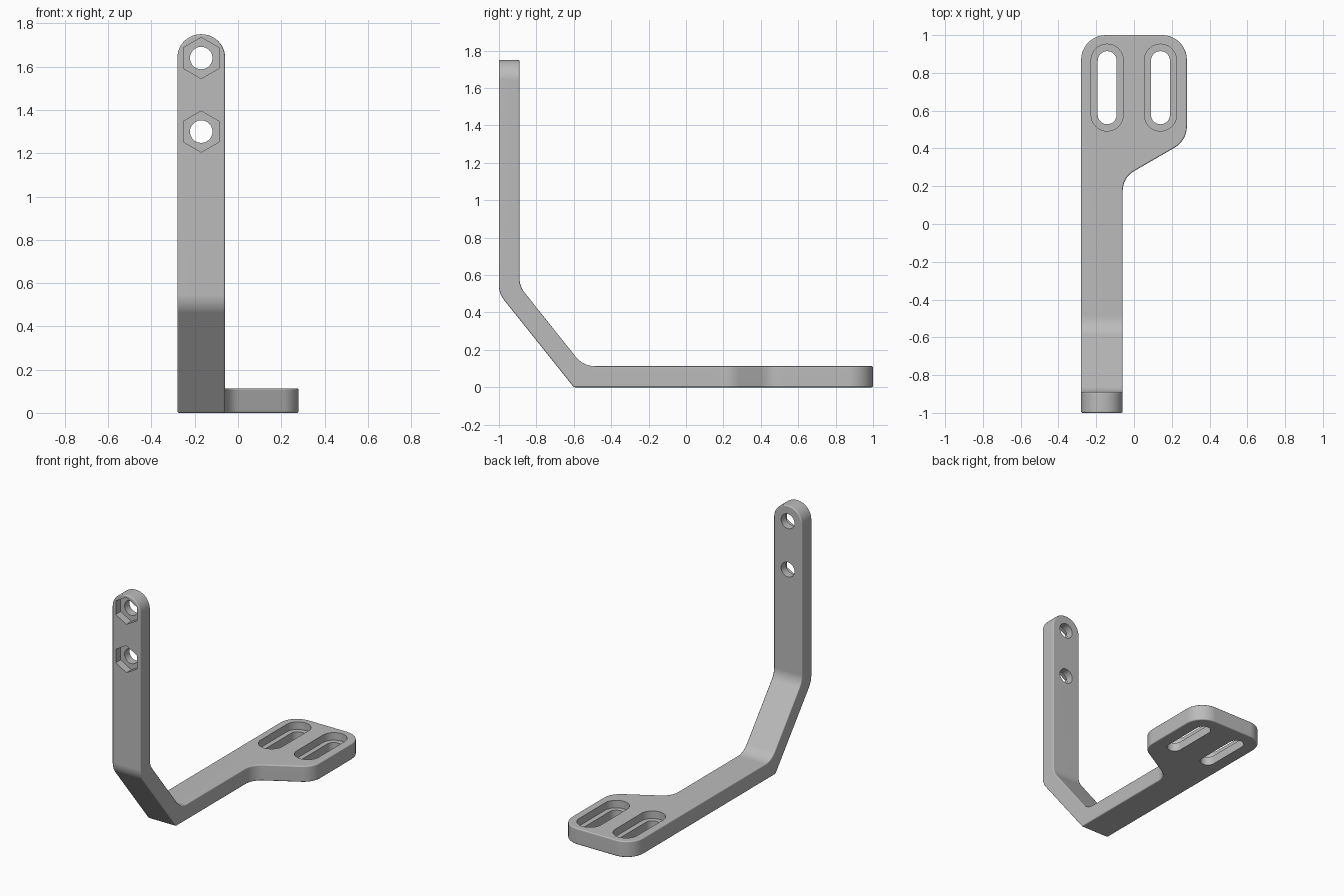
import bpy, bmesh, math
from mathutils import Vector

if "Cube" in bpy.data.objects:
    bpy.data.objects.remove(bpy.data.objects["Cube"])


def fillet(corners, seg=8):
    """Round each (a, b, radius) corner of a closed outline."""
    out, n = [], len(corners)
    for i, (a, b, r) in enumerate(corners):
        p = Vector((a, b))
        if r == 0:
            out.append(p)
            continue
        u = (Vector(corners[i - 1][:2]) - p).normalized()
        v = (Vector(corners[(i + 1) % n][:2]) - p).normalized()
        half = u.angle(v) / 2
        centre = p + (u + v).normalized() * (r / math.sin(half))
        start = p + u * (r / math.tan(half)) - centre
        end = p + v * (r / math.tan(half)) - centre
        sweep = math.pi - 2 * half
        for k in range(seg + 1):
            t = k / seg
            out.append(centre + (start * math.sin((1 - t) * sweep)
                                 + end * math.sin(t * sweep)) / math.sin(sweep))
    return out


def prism(name, outline, axis, lo, hi):
    """Extrude a 2D outline along an axis between lo and hi."""
    place = {'x': lambda p, d: (d, p[0], p[1]),
             'y': lambda p, d: (p[0], d, p[1]),
             'z': lambda p, d: (p[0], p[1], d)}[axis]
    bm = bmesh.new()
    a = [bm.verts.new(place(p, lo)) for p in outline]
    b = [bm.verts.new(place(p, hi)) for p in outline]
    bm.faces.new(a)
    bm.faces.new(b)
    n = len(a)
    for i in range(n):
        j = (i + 1) % n
        bm.faces.new((a[i], a[j], b[j], b[i]))
    bmesh.ops.recalc_face_normals(bm, faces=bm.faces)
    me = bpy.data.meshes.new(name)
    bm.to_mesh(me)
    bm.free()
    ob = bpy.data.objects.new(name, me)
    bpy.context.collection.objects.link(ob)
    return ob


def apply_modifiers(ob):
    dg = bpy.context.evaluated_depsgraph_get()
    me = bpy.data.meshes.new_from_object(ob.evaluated_get(dg))
    ob.modifiers.clear()
    ob.data = me


def boolean(ob, cutter, operation):
    m = ob.modifiers.new("cut", 'BOOLEAN')
    m.operation, m.object, m.solver = operation, cutter, 'EXACT'
    apply_modifiers(ob)
    bpy.data.objects.remove(cutter)


def ngon(cx, cz, r, n):
    return [(cx + r * math.sin(2 * math.pi * i / n),
             cz + r * math.cos(2 * math.pi * i / n)) for i in range(n)]


def slot(cx, half, y0, y1):
    e = half * 0.999
    return fillet([(cx - half, y0, e), (cx + half, y0, e),
                   (cx + half, y1, e), (cx - half, y1, e)], 10)


# Bent strip: side profile (y, z)
side = fillet([(-1, 1.75, 0), (-1, 0.5, 0.13), (-0.6, 0, 0), (1.2, 0, 0),
               (1.2, 0.113, 0), (-0.55, 0.113, 0.13), (-0.89, 0.54, 0.12),
               (-0.89, 1.75, 0)])
bracket = prism("bent_bracket", side, 'x', -0.5, 0.5)

# Plan outline (x, y): narrow arm widening to the slotted plate
plan = fillet([(-0.28, -1.2, 0), (-0.06, -1.2, 0), (-0.06, 0.245, 0.12),
               (0.28, 0.442, 0.13), (0.28, 1, 0.13), (-0.28, 1, 0.13)])
boolean(bracket, prism("plan_cutter", plan, 'z', -1, 3), 'INTERSECT')

# Rounded top of the upright
bm = bmesh.new()
bm.from_mesh(bracket.data)
top = [e for e in bm.edges
       if all(v.co.z > 1.7 for v in e.verts)
       and abs(e.verts[0].co.x - e.verts[1].co.x) < 1e-4]
bmesh.ops.bevel(bm, geom=top, offset=0.108, offset_type='OFFSET',
                segments=12, profile=0.5, affect='EDGES')
bm.to_mesh(bracket.data)
bm.free()

# Softened outer edges
bev = bracket.modifiers.new("soft_edges", 'BEVEL')
bev.width, bev.segments = 0.008, 3
bev.limit_method, bev.angle_limit = 'ANGLE', math.radians(35)
bev.use_clamp_overlap = False
apply_modifiers(bracket)

# Nut pockets and bolt holes in the upright
for z in (1.64, 1.30):
    boolean(bracket, prism("nut_cutter", ngon(-0.17, z, 0.095, 6),
                           'y', -1.2, -0.945), 'DIFFERENCE')
    boolean(bracket, prism("bolt_cutter", ngon(-0.17, z, 0.052, 32),
                           'y', -1.2, -0.7), 'DIFFERENCE')

# Recessed slots in the plate
for x in (-0.142, 0.14):
    boolean(bracket, prism("recess_cutter", slot(x, 0.085, 0.492, 0.952),
                           'z', 0.06, 0.4), 'DIFFERENCE')
    boolean(bracket, prism("slot_cutter", slot(x, 0.05, 0.528, 0.915),
                           'z', -0.2, 0.4), 'DIFFERENCE')

# Colour and shading
grey = bpy.data.materials.new("plain grey")
grey.diffuse_color = (0.5, 0.5, 0.5, 1)
grey.use_nodes = True
grey.node_tree.nodes["Principled BSDF"].inputs["Base Color"].default_value = grey.diffuse_color
bracket.data.materials.clear()
bracket.data.materials.append(grey)
bpy.context.view_layer.objects.active = bracket
bracket.select_set(True)
bpy.ops.object.shade_smooth_by_angle(angle=math.radians(35))
wn = bracket.modifiers.new("clean_shading", 'WEIGHTED_NORMAL')
wn.keep_sharp = True
